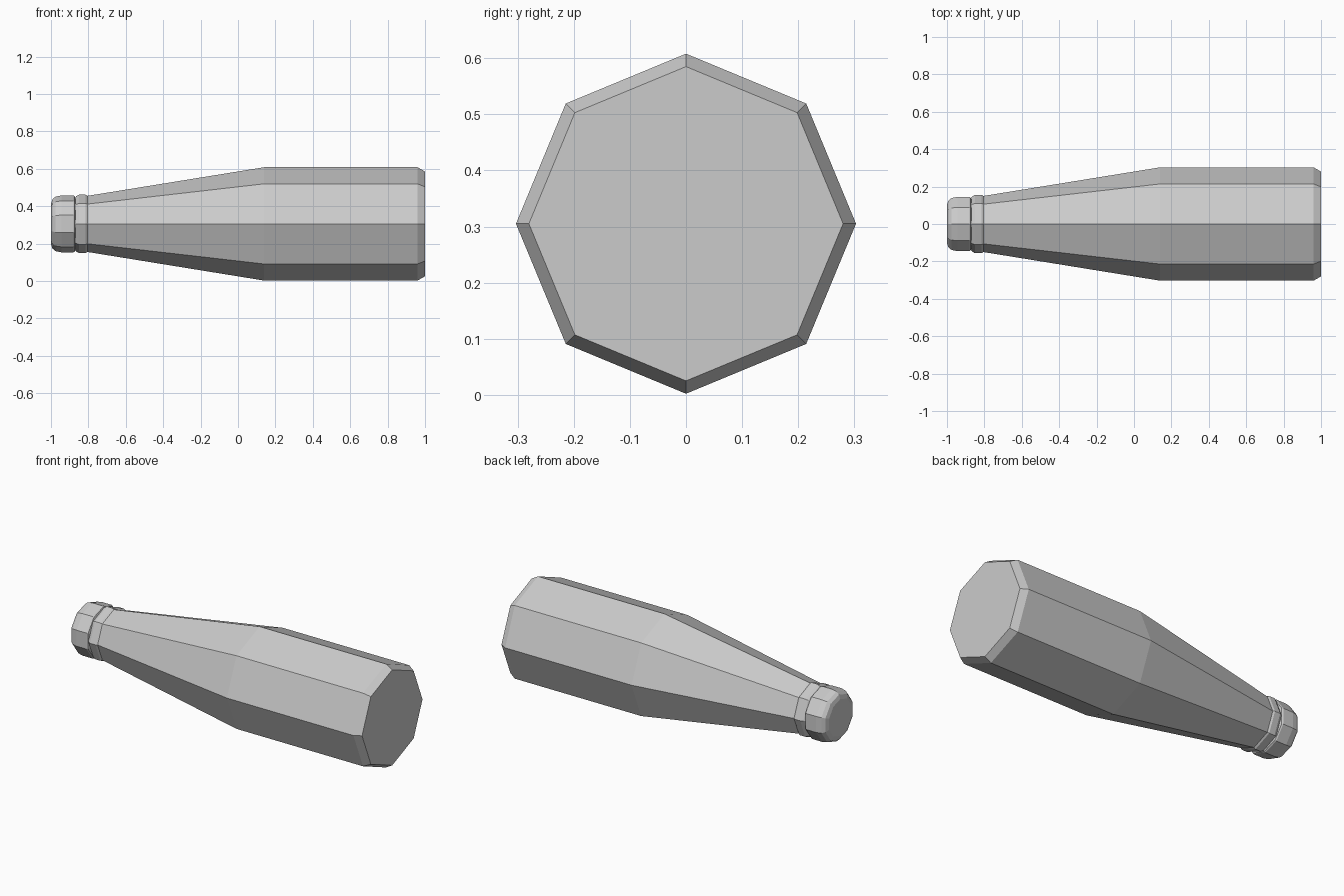
import bpy, bmesh
from math import cos, sin, tau

cube = bpy.data.objects.get("Cube")
if cube:
    bpy.data.objects.remove(cube, do_unlink=True)

AXIS_Z = 0.305

grey = bpy.data.materials.new("plain grey")
grey.use_nodes = True
colour = (0.6, 0.6, 0.6, 1)
grey.diffuse_color = colour
grey.node_tree.nodes["Principled BSDF"].inputs["Base Color"].default_value = colour


def lathe(name, profile, sides, turn=0.0):
    """Faceted solid of revolution about the x axis from (x, radius) pairs."""
    bm = bmesh.new()
    rings = []
    for x, r in profile:
        angles = [tau * (i + turn) / sides for i in range(sides)]
        rings.append([bm.verts.new((x, r * sin(a), AXIS_Z + r * cos(a))) for a in angles])
    for a, b in zip(rings, rings[1:]):
        for i in range(sides):
            j = (i + 1) % sides
            bm.faces.new((a[i], a[j], b[j], b[i]))
    bm.faces.new(rings[0])
    bm.faces.new(rings[-1])
    bmesh.ops.recalc_face_normals(bm, faces=bm.faces)
    mesh = bpy.data.meshes.new(name)
    bm.to_mesh(mesh)
    bm.free()
    mesh.materials.append(grey)
    obj = bpy.data.objects.new(name, mesh)
    bpy.context.collection.objects.link(obj)
    return obj


# Eight-sided bottle: chamfered base, straight body, long taper, lip ring
lathe("bottle_body", [
    (1.0, 0.28), (0.96, 0.303), (0.14, 0.303), (-0.805, 0.15),
    (-0.815, 0.156), (-0.85, 0.156), (-0.865, 0.148), (-0.872, 0.14),
    (-0.89, 0.125)], 8)

# Rounded cap closing the neck
lathe("bottle_cap", [
    (-0.868, 0.135), (-0.873, 0.148), (-0.88, 0.152), (-0.945, 0.152),
    (-0.975, 0.146), (-0.992, 0.132), (-1.0, 0.108)], 10)
